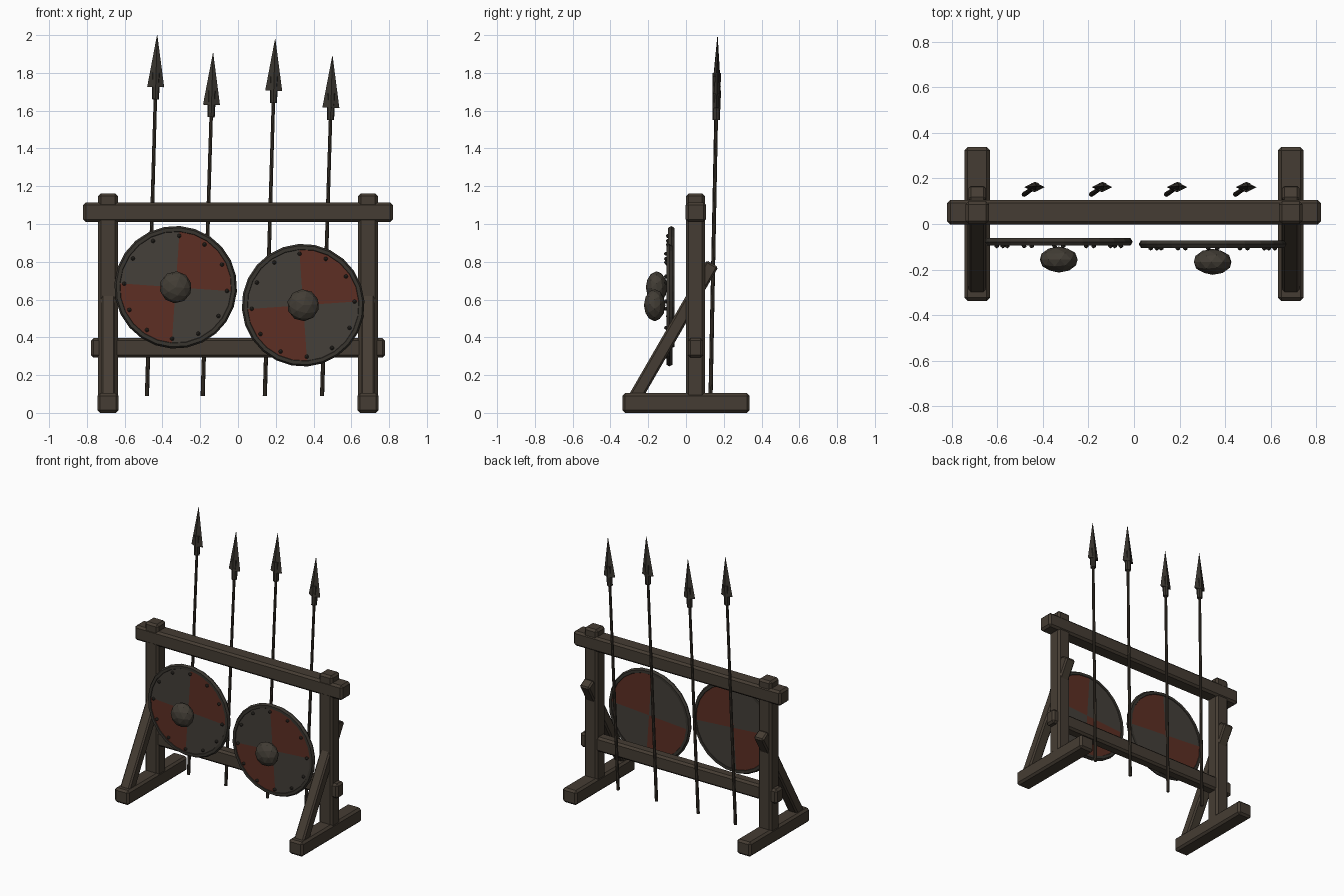
import bpy, bmesh, math
from mathutils import Matrix, Vector

if "Cube" in bpy.data.objects:
    bpy.data.objects.remove(bpy.data.objects["Cube"])


def material(name, rgb):
    m = bpy.data.materials.new(name)
    m.diffuse_color = (*rgb, 1)
    m.use_nodes = True
    m.node_tree.nodes["Principled BSDF"].inputs["Base Color"].default_value = m.diffuse_color
    return m


WOOD = material("dark wood", (0.060, 0.046, 0.033))
GREY = material("grey paint", (0.058, 0.050, 0.041))
RED = material("red paint", (0.110, 0.028, 0.017))
IRON = material("dark iron", (0.040, 0.035, 0.028))
BOSS = material("boss iron", (0.055, 0.047, 0.036))
SHAFT = material("shaft wood", (0.046, 0.036, 0.026))


def finish(name, bm, mats, matrix=Matrix()):
    me = bpy.data.meshes.new(name)
    bm.to_mesh(me)
    bm.free()
    for m in mats:
        me.materials.append(m)
    ob = bpy.data.objects.new(name, me)
    ob.matrix_world = matrix
    bpy.context.collection.objects.link(ob)
    return ob


def beam(name, lo, hi, matrix=Matrix(), bevel=0.014):
    """Chamfered timber between two corners."""
    lo, hi = Vector(lo), Vector(hi)
    bm = bmesh.new()
    bmesh.ops.create_cube(bm, size=1, matrix=Matrix.Translation((lo + hi) / 2)
                          @ Matrix.Diagonal((*(hi - lo), 1)))
    bmesh.ops.bevel(bm, geom=bm.edges[:], offset=bevel, segments=1, affect='EDGES')
    return finish(name, bm, [WOOD], matrix)


# Frame: crossbeams, then posts, feet and braces on both sides
beam("top_beam", (-0.82, -0.002, 1.01), (0.82, 0.106, 1.115))
beam("lower_beam", (-0.778, 0.01, 0.292), (0.778, 0.09, 0.396))
for s, side in ((-1, "left"), (1, "right")):
    x = s * 0.688
    beam(side + "_post", (x - 0.052, 0, 0.01), (x + 0.052, 0.1, 1.162))
    beam(side + "_foot", (x - 0.056, -0.337, 0), (x + 0.056, 0.337, 0.104))
    tilt = Matrix.Translation((x, 0.14, 0.79)) @ Matrix.Rotation(math.radians(-30), 4, 'X')
    beam(side + "_brace", (-0.038, -0.036, -0.84), (0.038, 0.036, 0), tilt, 0.01)


def shield(side, x, y, z, roll):
    place = (Matrix.Translation((x, y, z)) @ Matrix.Rotation(math.pi / 2, 4, 'X')
             @ Matrix.Rotation(math.radians(roll), 4, 'Z'))
    # Board painted in quarters
    bm = bmesh.new()
    bmesh.ops.create_cone(bm, cap_ends=True, cap_tris=True, segments=24,
                          radius1=0.305, radius2=0.305, depth=0.026)
    for f in bm.faces:
        c = f.calc_center_median()
        f.material_index = 1 if c.x * c.y > 0 else 0
    finish(side + "_shield_board", bm, [GREY, RED], place)
    # Iron rim
    bpy.ops.mesh.primitive_torus_add(major_segments=24, minor_segments=6,
                                     major_radius=0.306, minor_radius=0.019)
    rim = bpy.context.object
    rim.name = side + "_shield_rim"
    rim.matrix_world = place
    rim.data.materials.append(IRON)
    # Ring of rivets
    bm = bmesh.new()
    for i in range(12):
        a = math.radians(30 * i)
        bmesh.ops.create_icosphere(bm, subdivisions=1, radius=0.012, matrix=Matrix.Translation(
            (0.273 * math.cos(a), 0.273 * math.sin(a), 0.017)))
    finish(side + "_shield_rivets", bm, [IRON], place)
    # Faceted boss
    bm = bmesh.new()
    bmesh.ops.create_icosphere(bm, subdivisions=2, radius=0.085, matrix=Matrix.Translation(
        (0, 0, 0.078)) @ Matrix.Diagonal((1, 1, 0.67, 1)))
    finish(side + "_shield_boss", bm, [BOSS], place)


shield("left", -0.330, -0.078, 0.665, -4)
shield("right", 0.345, -0.088, 0.570, 4)


def cone(name, mat, place, z0, z1, r0, r1, sides, flat=1):
    bm = bmesh.new()
    bmesh.ops.create_cone(bm, cap_ends=True, segments=sides, radius1=r0, radius2=r1, depth=z1 - z0,
                          matrix=Matrix.Diagonal((1, flat, 1, 1))
                          @ Matrix.Translation((0, 0, (z0 + z1) / 2)))
    finish(name, bm, [mat], place)


# Spears leaning behind the frame
for i, (x0, x1, top) in enumerate(((-0.482, -0.428, 2.0), (-0.187, -0.132, 1.905),
                                   (0.142, 0.197, 1.98), (0.445, 0.500, 1.89)), 1):
    base, tip = Vector((x0, 0.130, 0.09)), Vector((x1, 0.167, top))
    d = tip - base
    L = d.length
    zax = d.normalized()
    yax = zax.cross(Vector((1, 0, 0))).normalized()
    rot = Matrix((yax.cross(zax), yax, zax)).transposed().to_4x4()
    place = Matrix.Translation(base) @ rot
    cone(f"spear_{i}_shaft", SHAFT, place, 0, L - 0.25, 0.011, 0.009, 8)
    cone(f"spear_{i}_socket", IRON, place, L - 0.34, L - 0.2, 0.019, 0.022, 8)
    cone(f"spear_{i}_head", IRON, place, L - 0.275, L, 0.045, 0.001, 4, 0.5)
